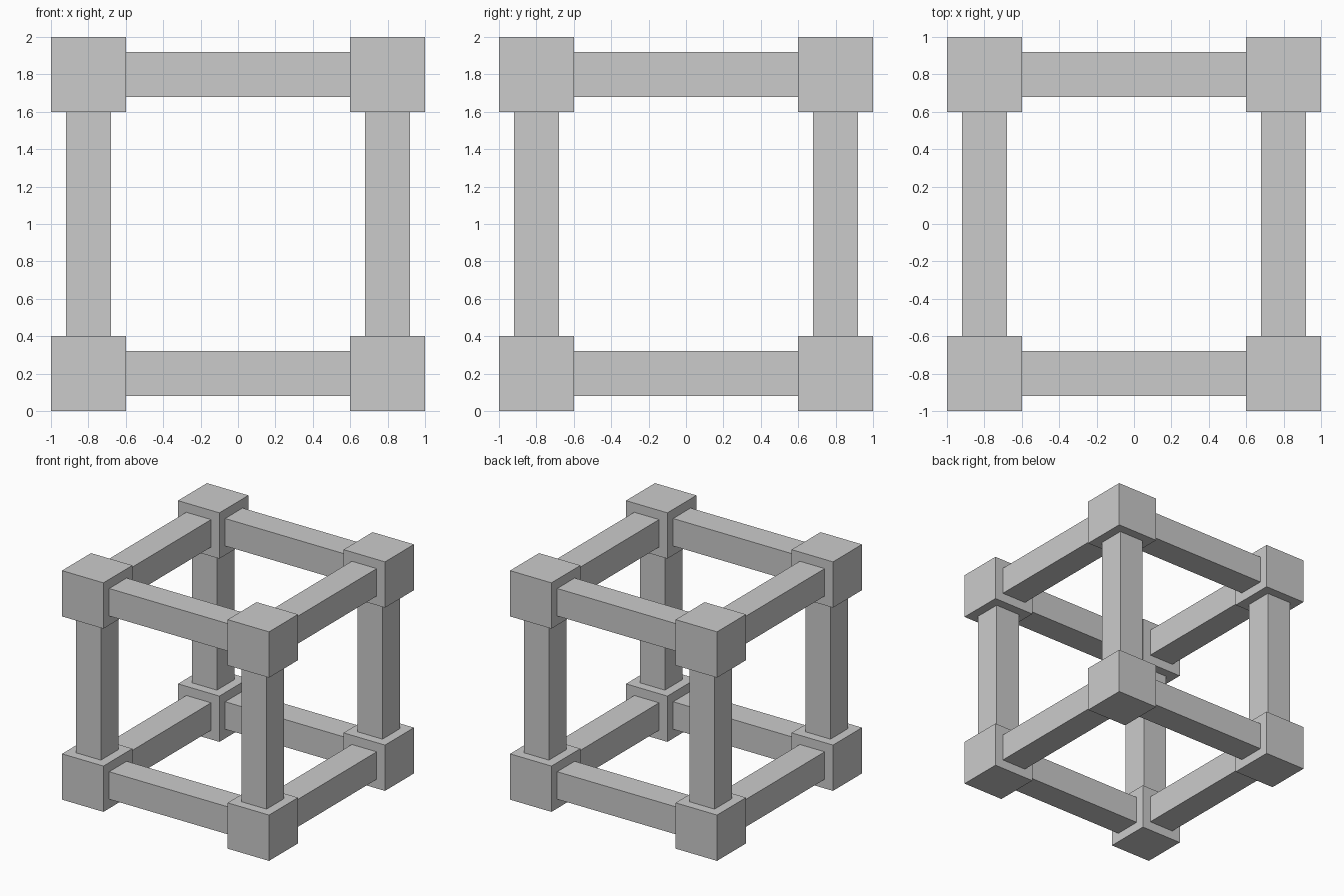
import bpy
from itertools import product

if "Cube" in bpy.data.objects:
    bpy.data.objects.remove(bpy.data.objects["Cube"])

CORNER = 0.4    # corner block size
BAR = 0.24      # bar thickness
SPAN = 1.2      # bar length between blocks
OFF = 0.8       # distance from the frame centre to block centres


def box(name, centre, size):
    x, y, z = centre
    bpy.ops.mesh.primitive_cube_add(size=1, location=(x, y, z + 1.0))
    ob = bpy.context.object
    ob.name = name
    ob.scale = size
    bpy.ops.object.transform_apply(location=False, rotation=False, scale=True)
    return ob


# Eight corner blocks
for signs in product((-1, 1), repeat=3):
    box("corner_block", [s * OFF for s in signs], (CORNER,) * 3)

# Twelve bars, four along each axis, butting against the blocks
for axis, label in enumerate(("cross_bar", "side_bar", "upright_post")):
    for a, b in product((-OFF, OFF), repeat=2):
        centre = [a, b]
        centre.insert(axis, 0.0)
        size = [BAR] * 3
        size[axis] = SPAN
        box(label, centre, size)
